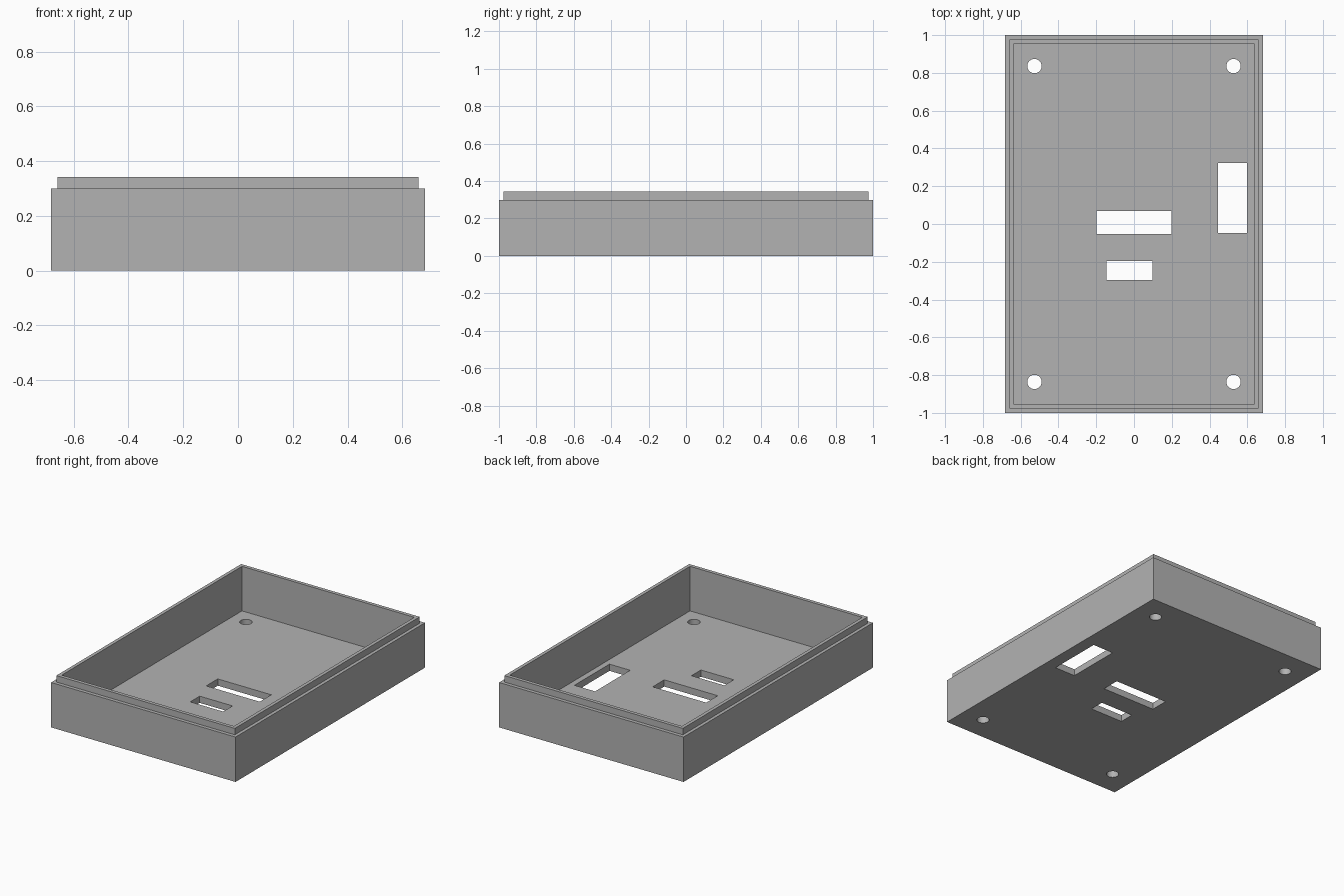
import bpy, bmesh

cube = bpy.data.objects.get("Cube")
if cube:
    bpy.data.objects.remove(cube)

FLOOR = 0.045
SHOULDER = 0.30
TOP = 0.343

grey = bpy.data.materials.new("plain_grey")
grey.use_nodes = True
colour = (0.45, 0.45, 0.45, 1)
grey.diffuse_color = colour
grey.node_tree.nodes["Principled BSDF"].inputs["Base Color"].default_value = colour


def add_tray(name, sections):
    """Skin a stack of rectangles (half width, half length, height), capped at both ends."""
    bm = bmesh.new()
    rings = [[bm.verts.new((sx * w, sy * l, z))
              for sx, sy in ((-1, -1), (1, -1), (1, 1), (-1, 1))]
             for w, l, z in sections]
    for a, b in zip(rings, rings[1:]):
        for i in range(4):
            j = (i + 1) % 4
            bm.faces.new((a[i], a[j], b[j], b[i]))
    bm.faces.new(rings[0])
    bm.faces.new(rings[-1])
    bmesh.ops.recalc_face_normals(bm, faces=bm.faces)
    mesh = bpy.data.meshes.new(name)
    bm.to_mesh(mesh)
    bm.free()
    obj = bpy.data.objects.new(name, mesh)
    bpy.context.collection.objects.link(obj)
    mesh.materials.append(grey)
    return obj


def cut(target, cutter):
    """Subtract the cutter from the target and discard it."""
    mod = target.modifiers.new("opening", "BOOLEAN")
    mod.operation = "DIFFERENCE"
    mod.solver = "EXACT"
    mod.object = cutter
    bpy.context.view_layer.objects.active = target
    bpy.ops.object.modifier_apply(modifier=mod.name)
    bpy.data.objects.remove(cutter)


# Open case: outer wall, shoulder, stepped lip, inner wall and floor
case = add_tray("enclosure_tray", [
    (0.682, 1.0, 0), (0.682, 1.0, SHOULDER),
    (0.66, 0.976, SHOULDER), (0.66, 0.976, TOP),
    (0.637, 0.952, TOP), (0.637, 0.952, FLOOR)])

# Rectangular openings in the floor: x range, y range
for x0, x1, y0, y1 in ((-0.198, 0.198, -0.053, 0.069),
                       (-0.146, 0.097, -0.296, -0.196),
                       (0.446, 0.599, -0.047, 0.323)):
    bpy.ops.mesh.primitive_cube_add(size=1, location=((x0 + x1) / 2, (y0 + y1) / 2, 0))
    slot = bpy.context.object
    slot.scale = (x1 - x0, y1 - y0, 0.2)
    cut(case, slot)

# Screw holes near the four corners
for sx in (-1, 1):
    for sy in (-1, 1):
        bpy.ops.mesh.primitive_cylinder_add(vertices=32, radius=0.038, depth=0.2,
                                            location=(sx * 0.527, sy * 0.836, 0))
        cut(case, bpy.context.object)

bpy.ops.object.select_all(action="DESELECT")
case.select_set(True)
bpy.context.view_layer.objects.active = case
bpy.ops.object.shade_smooth_by_angle()
